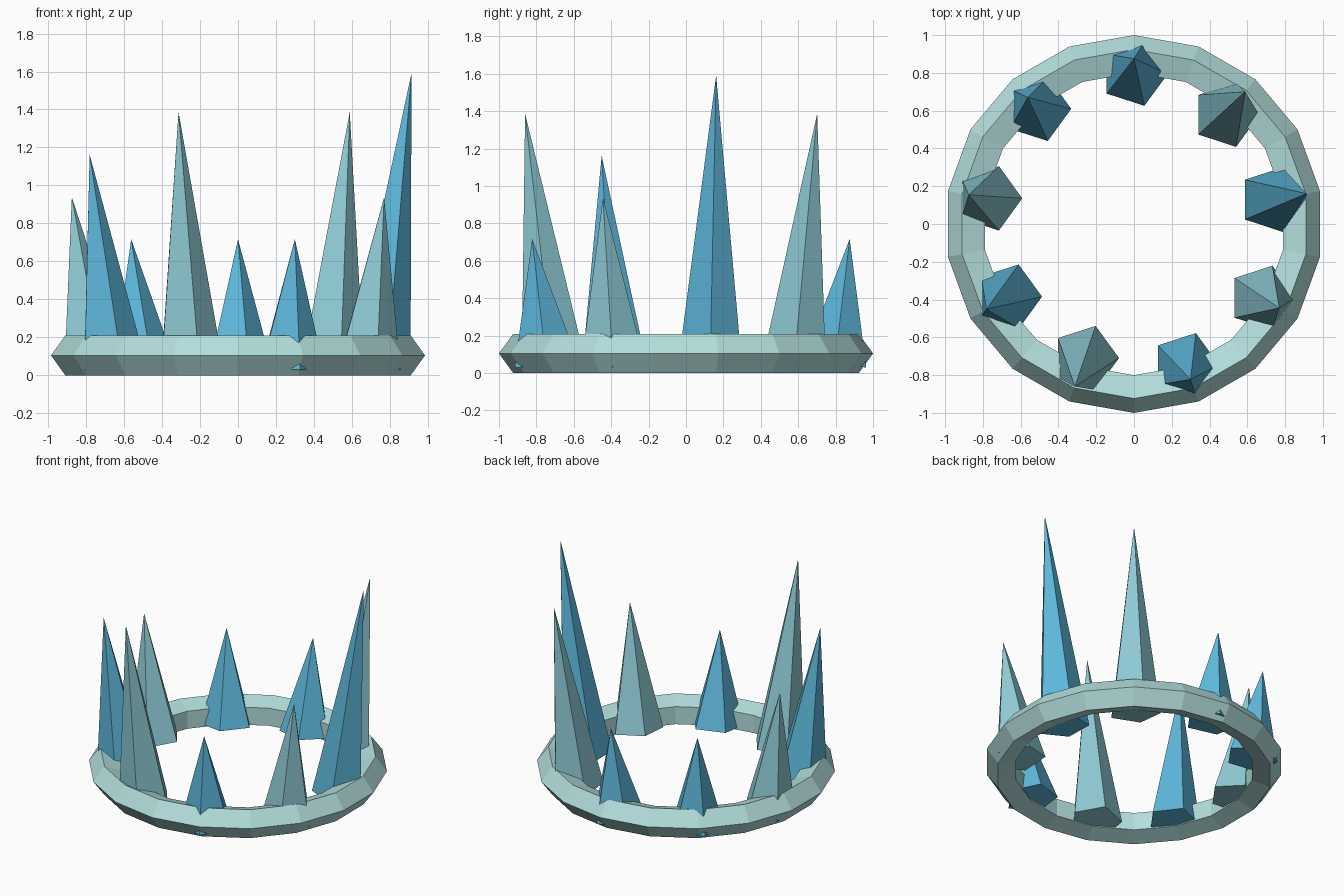
import bpy, math
from mathutils import Matrix, Vector

if "Cube" in bpy.data.objects:
    bpy.data.objects.remove(bpy.data.objects["Cube"])


def material(name, rgb):
    m = bpy.data.materials.new(name)
    m.diffuse_color = (*rgb, 1)
    m.use_nodes = True
    m.node_tree.nodes["Principled BSDF"].inputs["Base Color"].default_value = m.diffuse_color
    return m


pale = material("pale_ice", (0.45, 0.73, 0.72))
teal = material("soft_teal", (0.27, 0.59, 0.66))
blue = material("ice_blue", (0.11, 0.47, 0.70))

# Band: 18-sided torus with a pentagon cross-section
MINOR = 0.1104
bpy.ops.mesh.primitive_torus_add(major_segments=18, minor_segments=5,
                                 major_radius=1 - MINOR, minor_radius=MINOR,
                                 location=(0, 0, 0.105))
band = bpy.context.object
band.name = "band"
# put a band corner on the y axis
band.data.transform(Matrix.Rotation(math.radians(90), 4, 'Z'))
band.data.materials.append(pale)
band.data.shade_flat()

# Spikes: five-sided cones leaning outwards, clockwise from the back
TILT, CENTRE_R, BASE_Z = 0.12, 0.835, 0.05
tips = [0.717, 1.387, 1.592, 0.938, 0.717, 1.387, 1.162, 0.938, 0.717]
for i, tip in enumerate(tips):
    a = math.radians(90 - 40 * i)
    height = (tip - BASE_Z) / math.cos(TILT)
    bpy.ops.mesh.primitive_cone_add(vertices=5, radius1=0.179, radius2=0, depth=height)
    spike = bpy.context.object
    spike.name = f"spike_{i + 1}"
    # first corner points along +x, then lean away from the middle
    turn = Matrix.Rotation(math.radians(-90), 4, 'Z')
    lean = Matrix.Rotation(TILT, 4, Vector((-math.sin(a), math.cos(a), 0)))
    spike.data.transform(lean @ turn)
    spike.location = (CENTRE_R * math.cos(a), CENTRE_R * math.sin(a), (tip + BASE_Z) / 2)
    spike.data.materials.append(teal if i % 2 else blue)
    spike.data.shade_flat()
